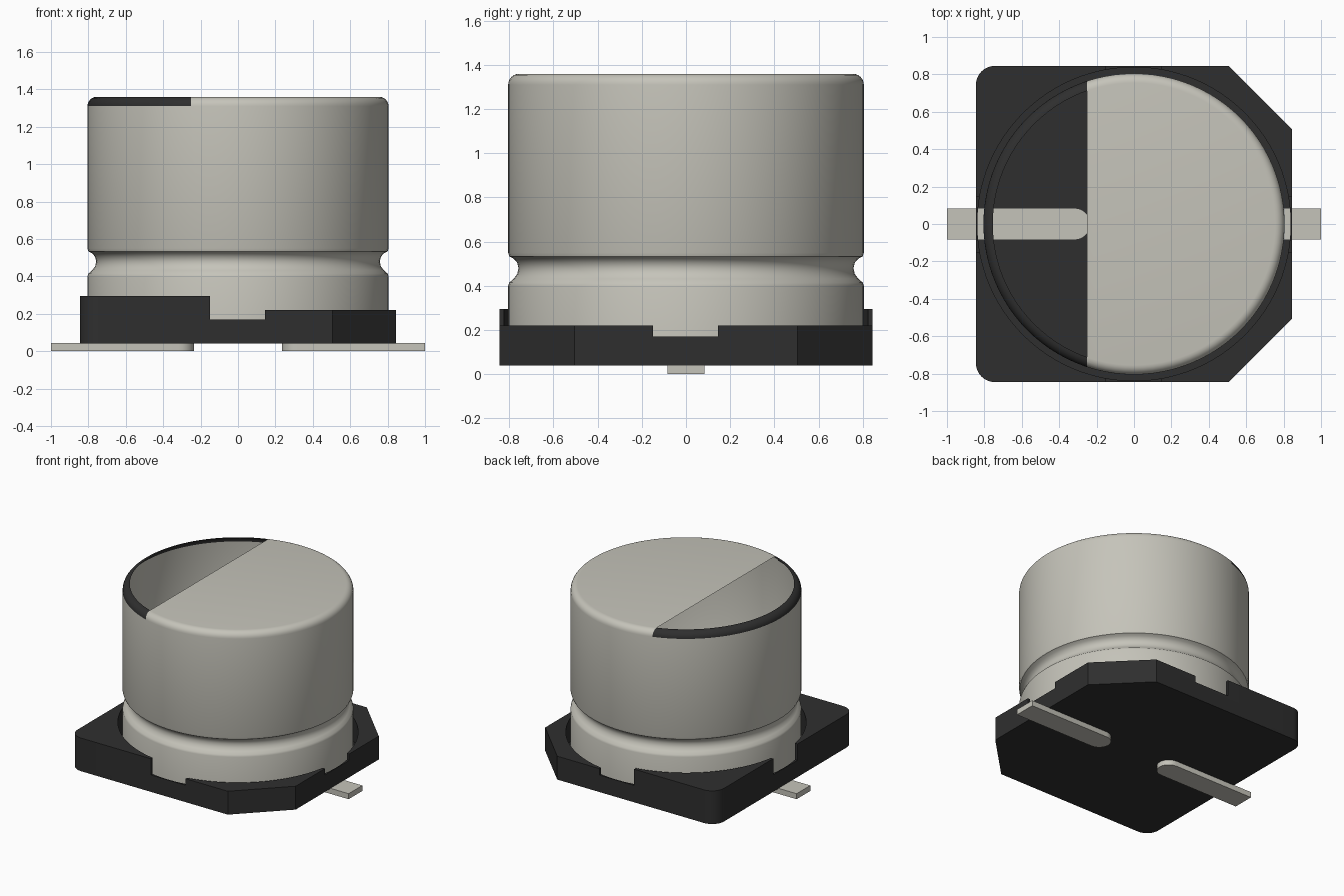
import bpy, bmesh
from math import sin, cos, pi, radians
from mathutils import Vector

cube = bpy.data.objects.get("Cube")
if cube:
    bpy.data.objects.remove(cube, do_unlink=True)


def material(name, rgb):
    m = bpy.data.materials.new(name)
    m.use_nodes = True
    m.diffuse_color = (*rgb, 1)
    bsdf = next(n for n in m.node_tree.nodes if n.type == "BSDF_PRINCIPLED")
    bsdf.inputs["Base Color"].default_value = (*rgb, 1)
    return m


SILVER = material("silver metal", (0.56, 0.55, 0.49))
BLACK = material("black plastic", (0.028, 0.028, 0.028))


def add_object(name, bm, *mats):
    mesh = bpy.data.meshes.new(name)
    bm.to_mesh(mesh)
    bm.free()
    obj = bpy.data.objects.new(name, mesh)
    bpy.context.collection.objects.link(obj)
    for m in mats:
        mesh.materials.append(m)
    return obj


def activate(obj):
    bpy.ops.object.select_all(action="DESELECT")
    obj.select_set(True)
    bpy.context.view_layer.objects.active = obj


def smooth(obj, angle):
    activate(obj)
    bpy.ops.object.shade_smooth_by_angle(angle=radians(angle))


def arc(cx, cy, r, start, end, steps):
    angles = [radians(start + (end - start) * i / steps) for i in range(steps + 1)]
    return [(cx + r * cos(a), cy + r * sin(a)) for a in angles]


def prism(name, outline, z0, z1, *mats):
    bm = bmesh.new()
    face = bm.faces.new([bm.verts.new((x, y, z0)) for x, y in outline])
    top = bmesh.ops.extrude_face_region(bm, geom=[face])["geom"]
    bmesh.ops.translate(bm, vec=(0, 0, z1 - z0),
                        verts=[g for g in top if isinstance(g, bmesh.types.BMVert)])
    bmesh.ops.recalc_face_normals(bm, faces=bm.faces)
    return add_object(name, bm, *mats)


def box(x0, x1, y0, y1, z0):
    return prism("cutter", [(x0, y0), (x1, y0), (x1, y1), (x0, y1)], z0, 1, BLACK)


def cut(obj, cutter):
    mod = obj.modifiers.new("cut", "BOOLEAN")
    mod.operation, mod.solver, mod.object = "DIFFERENCE", "EXACT", cutter
    activate(obj)
    bpy.ops.object.modifier_apply(modifier=mod.name)
    bpy.data.objects.remove(cutter, do_unlink=True)


# Base: tray with two rounded and two chamfered corners
H, C, R = 0.845, 0.505, 0.1
outline = [(C, -H), (H, -C), (H, C), (C, H)]
outline += arc(R - H, H - R, R, 90, 180, 8) + arc(R - H, R - H, R, 180, 270, 8)
base = prism("base", outline, 0.04, 0.295, BLACK)
cut(base, box(0, 1, -1, 1, 0.22))             # lower half of the wall
cut(base, box(-0.15, 0.145, -1, 1, 0.17))     # front and back notches
cut(base, box(-1, 1, -0.15, 0.145, 0.17))     # side notches
cut(base, prism("seat_cutter", arc(0, 0, 0.838, 0, 357.1875, 127), 0.0412, 1, BLACK))
smooth(base, 30)

# Can: thin revolved shell with a crimped neck and a rounded top rim
RC, TOP, F, CHORD = 0.805, 1.36, 0.05, -0.25
profile = [(RC, 0.05), (RC, 0.4), (0.8, 0.415), (0.78, 0.432), (0.764, 0.453),
           (0.758, 0.48), (0.764, 0.505), (0.78, 0.523), (0.8, 0.534), (RC, 0.55)]
profile += arc(RC - F, TOP - F, F, 0, 90, 6)
N = 96
bm = bmesh.new()
rings = [[bm.verts.new((r * cos(2 * pi * i / N), r * sin(2 * pi * i / N), z))
          for i in range(N)] for r, z in profile]
for low, high in zip(rings, rings[1:]):
    for i in range(N):
        j = (i + 1) % N
        bm.faces.new((low[i], low[j], high[j], high[i]))
bm.faces.new(rings[-1])

# Split the rim and top along the chord, then open the top on one side of it
upper = [f for f in bm.faces if f.calc_center_median().z > TOP - F]
geom = upper + list({e for f in upper for e in f.edges}) + list({v for f in upper for v in f.verts})
bmesh.ops.bisect_plane(bm, geom=geom, plane_co=Vector((CHORD, 0, 0)), plane_no=Vector((1, 0, 0)))
marked = [f for f in bm.faces if f.calc_center_median().z > TOP - F
          and f.calc_center_median().x < CHORD]
for f in marked:
    f.material_index = 1
bmesh.ops.delete(bm, geom=[f for f in marked if min(v.co.z for v in f.verts) > TOP - 1e-4],
                 context="FACES")
can = add_object("can", bm, SILVER, BLACK)
smooth(can, 40)

# Leads: flat strips with a rounded inner end
W = 0.083
for name, side in (("left_lead", 1), ("right_lead", -1)):
    strip = [(1, -W), (1, W)] + arc(0.235 + W, 0, W, 90, 270, 12)
    lead = prism(name, [(side * x, y) for x, y in strip], 0, 0.0425, SILVER)
    smooth(lead, 30)
